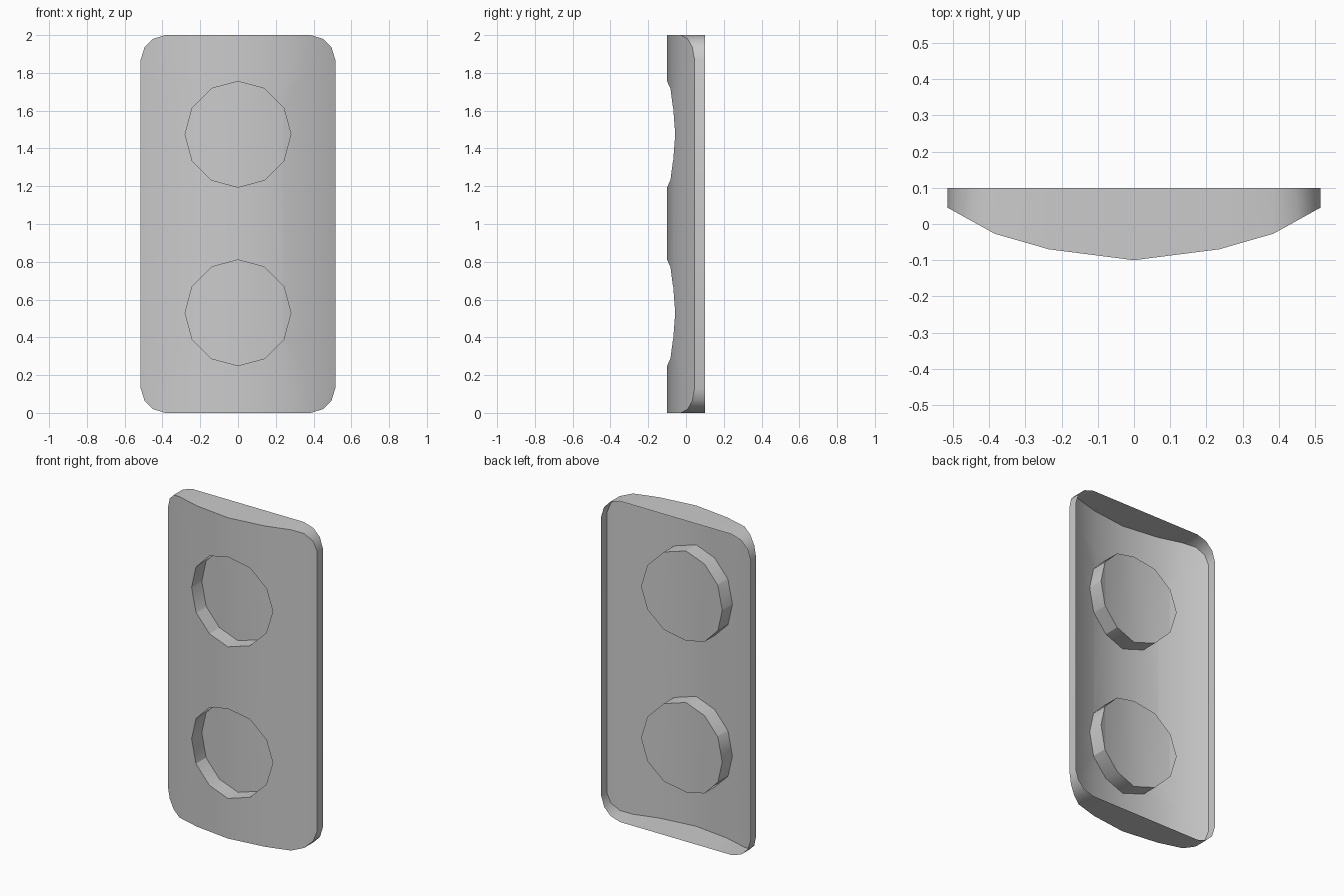
import bpy, bmesh, math
from mathutils import Vector

if "Cube" in bpy.data.objects:
    bpy.data.objects.remove(bpy.data.objects["Cube"])

DEPTH, BACK, R = 0.10, 0.10, 0.28
CENTRES = (0.53, 1.475)
# half cross-section of the bowed front: (x, y)
BOW = [(0, -0.10), (0.235, -0.07), (0.385, -0.027), (0.515, 0.045)]


def bow_y(x):
    x = min(abs(x), 0.515)
    for (x0, y0), (x1, y1) in zip(BOW, BOW[1:]):
        if x <= x1 + 1e-6:
            return y0 + (y1 - y0) * (x - x0) / (x1 - x0)
    return BOW[-1][1]


def circle(cz):
    return [(R * math.sin(i * math.pi / 6), cz + R * math.cos(i * math.pi / 6)) for i in range(12)]


def ring(bm, pts):
    vs = [bm.verts.new((x, 0, z)) for x, z in pts]
    return vs, [bm.edges.new((vs[i - 1], vs[i])) for i in range(len(vs))]


def panel(bm, offset):
    """Crease the flat faces at the profile points, then bow them."""
    for x in (-0.385, -0.235, 0, 0.235, 0.385):
        bmesh.ops.bisect_plane(bm, geom=bm.verts[:] + bm.edges[:] + bm.faces[:],
                               dist=1e-5, plane_co=(x, 0, 0), plane_no=(1, 0, 0))
    for v in bm.verts:
        v.co.y = bow_y(v.co.x) + offset


# recess floors
bm = bmesh.new()
for cz in CENTRES:
    bm.faces.new(ring(bm, circle(cz))[0])
panel(bm, DEPTH)
floors = bpy.data.meshes.new("recess_floors")
bm.to_mesh(floors)
bm.free()

# bowed front with rounded corners and two round openings
bm = bmesh.new()
corner = [(0.515, 0.13), (0.495, 0.065), (0.45, 0.02), (0.385, 0.0)]
outline = ([(x, z) for x, z in corner] + [(-x, z) for x, z in corner[::-1]]
           + [(-x, 2 - z) for x, z in corner] + [(x, 2 - z) for x, z in corner[::-1]])
edges = ring(bm, outline)[1]
for cz in CENTRES:
    edges += ring(bm, circle(cz))[1]
bmesh.ops.triangle_fill(bm, use_beauty=True, edges=edges, normal=Vector((0, -1, 0)))
panel(bm, 0)

# recess walls and outer rim, extruded towards the back
res = bmesh.ops.extrude_edge_only(bm, edges=[e for e in bm.edges if e.is_boundary])
for v in res["geom"]:
    if isinstance(v, bmesh.types.BMVert):
        in_hole = any(math.hypot(v.co.x, v.co.z - cz) < R + 0.01 for cz in CENTRES)
        v.co.y = v.co.y + DEPTH if in_hole else BACK

bm.from_mesh(floors)
bpy.data.meshes.remove(floors)
bmesh.ops.remove_doubles(bm, verts=bm.verts[:], dist=1e-4)
bmesh.ops.recalc_face_normals(bm, faces=bm.faces[:])
if sum(f.normal.y * f.calc_area() for f in bm.faces) > 0:
    bmesh.ops.reverse_faces(bm, faces=bm.faces[:])

mesh = bpy.data.meshes.new("cover_plate")
bm.to_mesh(mesh)
bm.free()
plate = bpy.data.objects.new("cover_plate", mesh)
bpy.context.collection.objects.link(plate)
bpy.context.view_layer.objects.active = plate
plate.select_set(True)
bpy.ops.object.shade_smooth_by_angle(angle=math.radians(30))
